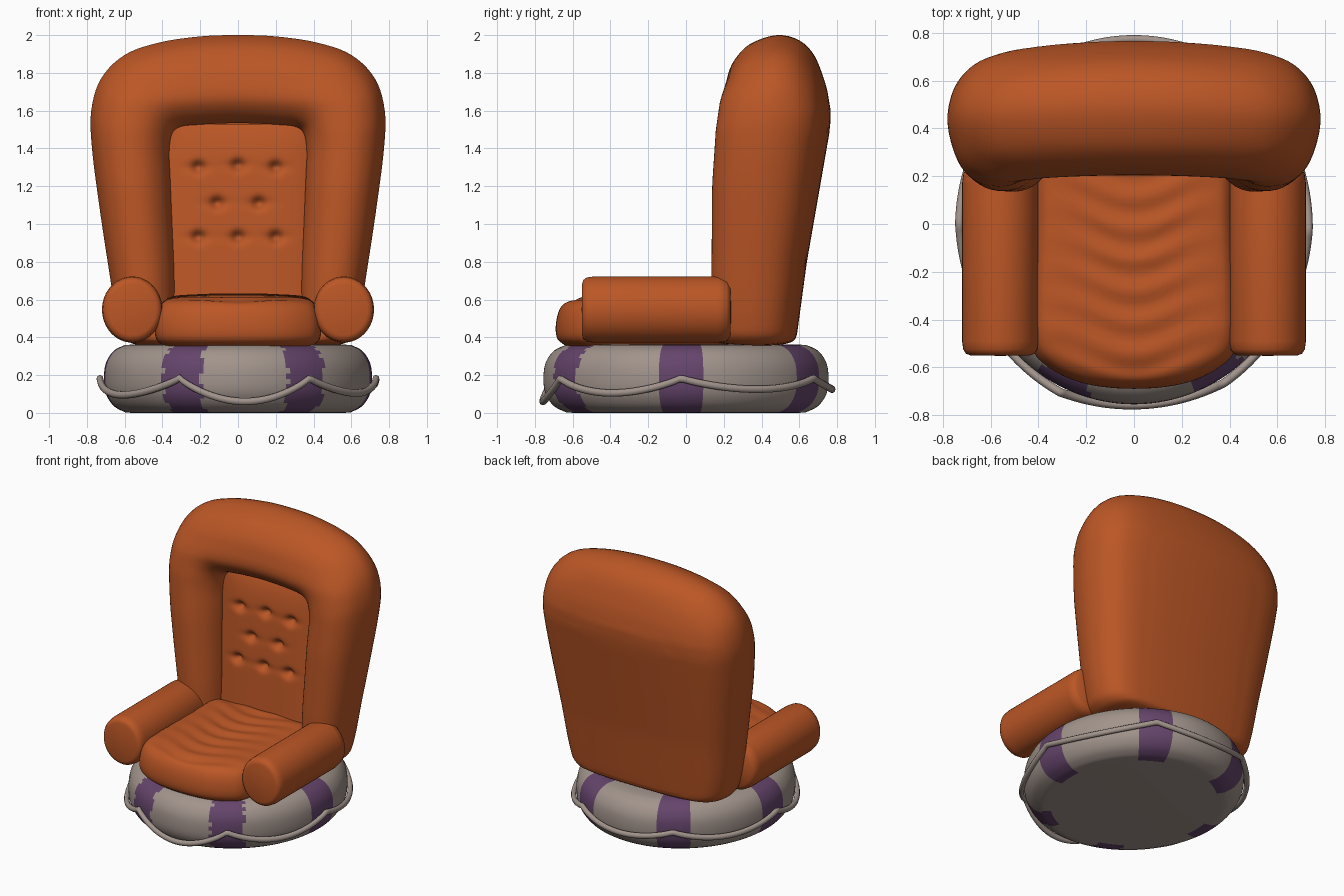
import bpy, bmesh, math
from mathutils import Vector

if "Cube" in bpy.data.objects:
    bpy.data.objects.remove(bpy.data.objects["Cube"])


def material(name, rgb):
    m = bpy.data.materials.new(name)
    m.diffuse_color = (*rgb, 1)
    m.use_nodes = True
    m.node_tree.nodes["Principled BSDF"].inputs["Base Color"].default_value = m.diffuse_color
    return m


ORANGE = material("orange leather", (0.50, 0.094, 0.019))
GREY = material("warm grey", (0.36, 0.295, 0.262))
PURPLE = material("purple", (0.13, 0.058, 0.148))


def smooth_path(pts, n, closed=False):
    """Catmull-Rom resampling, n steps per span."""
    pts = [Vector(p) for p in pts]
    c = len(pts)
    get = (lambda i: pts[i % c]) if closed else (lambda i: pts[max(0, min(c - 1, i))])
    out = []
    for i in range(c if closed else c - 1):
        a, b, d, e = get(i - 1), get(i), get(i + 1), get(i + 2)
        for k in range(n):
            t = k / n
            out.append(0.5 * (2 * b + (d - a) * t + (2 * a - 5 * b + 4 * d - e) * t * t
                              + (3 * b - a - 3 * d + e) * t ** 3))
    if not closed:
        out.append(pts[-1])
    return out


def mirrored(half):
    """Close a right-half outline that starts and ends on x = 0."""
    return half + [(-x, y) for x, y in half[-2:0:-1]]


def table(pts, v):
    """Smoothly eased lookup in a short table."""
    if v <= pts[0][0]:
        return pts[0][1]
    for (a, p), (b, q) in zip(pts, pts[1:]):
        if v <= b:
            return p + (q - p) * (v - a) / (b - a)
    return pts[-1][1]


def loft(name, rings, mats, loop=False):
    """Skin closed rings; either cap the ends or join them into a loop."""
    bm = bmesh.new()
    vs = [[bm.verts.new(p) for p in r] for r in rings]
    n = len(rings[0])
    pairs = list(zip(vs, vs[1:])) + ([(vs[-1], vs[0])] if loop else [])
    for a, b in pairs:
        for i in range(n):
            j = (i + 1) % n
            bm.faces.new((a[i], a[j], b[j], b[i]))
    if not loop:
        bm.faces.new(vs[0])
        bm.faces.new(vs[-1])
    return finish(name, bm, mats)


def finish(name, bm, mats):
    bmesh.ops.recalc_face_normals(bm, faces=bm.faces)
    me = bpy.data.meshes.new(name)
    bm.to_mesh(me)
    bm.free()
    for m in mats:
        me.materials.append(m)
    for p in me.polygons:
        p.use_smooth = True
    ob = bpy.data.objects.new(name, me)
    bpy.context.collection.objects.link(ob)
    return ob


# Float-ring base with purple bands
RX, RY = 0.71, 0.755
BANDS = [-115, -59, -2, 60, 120, 180]
profile = [(0.02, 0), (0.76, 0), (0.82, 0.001)] + [tuple(p) for p in smooth_path(
    [(0.84, 0.003), (0.925, 0.035), (0.985, 0.1), (1, 0.18), (0.985, 0.265),
     (0.925, 0.33), (0.84, 0.36)], 3)] + [(0.76, 0.362), (0.02, 0.362)]
rings = [[(RX * r * math.cos(math.radians(2 * i + 1)),
           RY * r * math.sin(math.radians(2 * i + 1)), z) for i in range(180)]
         for r, z in profile]
base = loft("base_ring", rings, [GREY, PURPLE])
for p in base.data.polygons:
    x, y = p.center.x / RX, p.center.y / RY
    ang = math.degrees(math.atan2(y, x))
    near = min(abs((ang - b + 180) % 360 - 180) for b in BANDS)
    if near < 9 and math.hypot(x, y) > 0.76:
        p.material_index = 1

# Rope draped between the bands
DIPS = [0.125, 0.08, 0.06, 0.06, 0.06, 0.09]
rings = []
for k in range(240):
    deg = -115 + 360 * k / 240
    stops = BANDS + [245]
    i = max(j for j in range(6) if stops[j] <= deg + 1e-6)
    t = (deg - stops[i]) / (stops[i + 1] - stops[i])
    sag = math.sin(math.pi * t) ** 0.8 if 0 < t < 1 else 0
    z = 0.185 - DIPS[i] * sag
    f = 1.03 - 0.3 * max(0, DIPS[i] - 0.04) * sag
    a = math.radians(deg)
    rings.append([((RX * f + 0.018 * math.cos(u)) * math.cos(a),
                   (RY * f + 0.018 * math.cos(u)) * math.sin(a),
                   z + 0.02 * math.sin(u)) for u in [math.tau * j / 10 for j in range(10)]])
loft("rope", rings, [GREY], loop=True)

# Seat cushion with soft creases on top
plan = smooth_path(mirrored([(0, -0.69), (0.2, -0.67), (0.35, -0.605), (0.43, -0.51),
                             (0.44, -0.3), (0.43, 0), (0.42, 0.3), (0.3, 0.35), (0, 0.35)]),
                   6, True)
section = smooth_path([(0.9, 0.355), (0.98, 0.39), (1, 0.45), (0.975, 0.53), (0.91, 0.583),
                       (0.78, 0.607), (0.5, 0.615), (0.25, 0.618), (0.02, 0.618)], 6)
rings = []
for s, h in section:
    ring = []
    for p in plan:
        x, y = p.x * s, -0.15 + (p.y + 0.15) * s
        z = h
        if h > 0.56:
            soft = min(1, (h - 0.56) / 0.04)
            z += soft * (0.02 * (y + 0.4) + 0.007 * math.sin(48 * y + 2.5 * math.cos(9 * x))
                         * math.exp(-(x / 0.3) ** 2))
        ring.append((x, y, z))
    rings.append(ring)
loft("seat_cushion", rings, [ORANGE])

# Armrest rolls
for side, label in ((1, "right"), (-1, "left")):
    rings = []
    for s, y in [(0.05, -0.552), (0.78, -0.55), (0.9, -0.543), (0.97, -0.525), (1, -0.49),
                 (1, -0.15), (1, 0.17), (0.96, 0.215), (0.8, 0.235), (0.05, 0.24)]:
        rings.append([(side * 0.56 + 0.16 * s * math.cos(u), y, 0.547 + 0.175 * s * math.sin(u))
                      for u in [math.tau * j / 48 for j in range(48)]])
    loft(label + "_armrest", rings, [ORANGE])

# Backrest: padded frame swept between an inner and an outer outline
outer = smooth_path(mirrored([(0, 0.355), (0.45, 0.355), (0.59, 0.385), (0.64, 0.5), (0.69, 0.8),
                              (0.735, 1.1), (0.773, 1.4), (0.777, 1.6), (0.725, 1.77),
                              (0.6, 1.895), (0.42, 1.96), (0.2, 1.993), (0, 2.0)]), 5, True)
inner = smooth_path(mirrored([(0, 0.42), (0.2, 0.42), (0.31, 0.43), (0.33, 0.5), (0.335, 0.75),
                              (0.345, 1.0), (0.355, 1.25), (0.36, 1.38), (0.345, 1.475),
                              (0.3, 1.512), (0.2, 1.522), (0.1, 1.527), (0, 1.53)]), 5, True)
FRONT = [(0.36, 0.15), (0.7, 0.135), (1.2, 0.138), (1.5, 0.158), (1.65, 0.18), (1.76, 0.215),
         (1.9, 0.24), (2, 0.25)]
BACK = [(0.36, 0.58), (0.8, 0.64), (1.2, 0.71), (1.5, 0.762), (1.6, 0.768), (1.7, 0.755),
        (1.85, 0.725), (2, 0.71)]
section = smooth_path([(-0.9, 0.45), (0, 0.44), (0.01, 0.33), (0.1, 0.165), (0.28, 0.04),
                       (0.5, 0), (0.72, 0.045), (0.9, 0.2), (1.0, 0.5), (0.94, 0.76),
                       (0.76, 0.92), (0.5, 0.98), (0.2, 0.995), (0, 1), (-0.5, 1),
                       (-0.97, 1)], 4)
centre = Vector((0, 1.0))
rings = []
for s, d in section:
    ring = []
    for a, b in zip(inner, outer):
        p = a.lerp(b, s) if s >= 0 else a.lerp(centre, -s)
        f, k = table(FRONT, p.y), table(BACK, p.y) - 0.13 * p.x ** 2
        ring.append((p.x, f + (k - f) * d, p.y))
    rings.append(ring)
loft("backrest_frame", rings, [ORANGE])

# Tufted panel with button dimples and creases between them
BUTTONS = [(-0.21, 1.3), (0, 1.31), (0.2, 1.3), (-0.11, 1.11), (0.11, 1.11),
           (-0.21, 0.93), (0, 0.93), (0.2, 0.93)]
bm = bmesh.new()
NX, NZ = 60, 80
grid = []
for j in range(NZ + 1):
    row = []
    for i in range(NX + 1):
        x, z = -0.37 + 0.74 * i / NX, 0.5 + 1.03 * j / NZ
        y = 0.295 + 0.07 * (z - 0.6)
        y -= 0.03 * (1 - (x / 0.37) ** 4) * (1 - max(0, (z - 1.2) / 0.33) ** 4)
        for bx, bz in BUTTONS:
            dx, dz = x - bx, z - bz
            y += 0.035 * math.exp(-(dx * dx + dz * dz) / 0.0009)
            y += 0.012 * math.exp(-(dx / 0.07) ** 2 - (dz / 0.025) ** 2)
        row.append(bm.verts.new((x, y, z)))
    grid.append(row)
for j in range(NZ):
    for i in range(NX):
        bm.faces.new((grid[j][i], grid[j][i + 1], grid[j + 1][i + 1], grid[j + 1][i]))
finish("tufted_panel", bm, [ORANGE])
